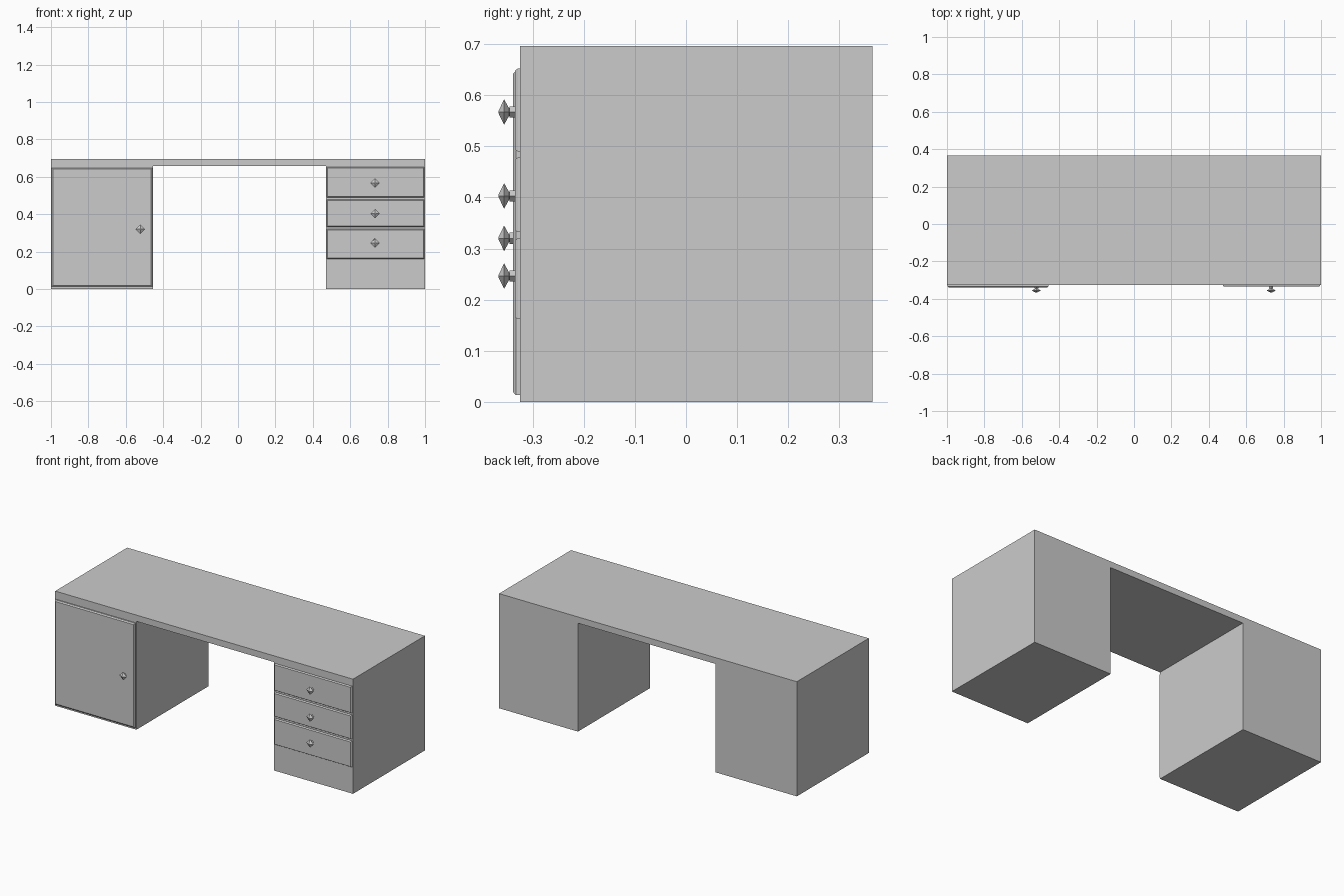
import bpy, bmesh

if "Cube" in bpy.data.objects:
    bpy.data.objects.remove(bpy.data.objects["Cube"])

FRONT, BACK = -0.325, 0.365   # carcass depth


def make_object(name, bm):
    bmesh.ops.recalc_face_normals(bm, faces=bm.faces)
    mesh = bpy.data.meshes.new(name)
    bm.to_mesh(mesh)
    bm.free()
    obj = bpy.data.objects.new(name, mesh)
    bpy.context.collection.objects.link(obj)
    return obj


def loft(name, rings):
    """Skin a stack of equal-length vertex rings and cap both ends."""
    bm = bmesh.new()
    loops = [[bm.verts.new(p) for p in ring] for ring in rings]
    n = len(loops[0])
    for a, b in zip(loops, loops[1:]):
        for i in range(n):
            j = (i + 1) % n
            bm.faces.new((a[i], a[j], b[j], b[i]))
    bm.faces.new(loops[0])
    bm.faces.new(loops[-1])
    return make_object(name, bm)


def rect(x0, x1, z0, z1, y, inset=0.0):
    x0, x1, z0, z1 = x0 + inset, x1 - inset, z0 + inset, z1 - inset
    return [(x0, y, z0), (x1, y, z0), (x1, y, z1), (x0, y, z1)]


def panel(name, x0, x1, z0, z1, front, inset):
    """Raised panel with sloping edges."""
    return loft(name, [rect(x0, x1, z0, z1, FRONT),
                       rect(x0, x1, z0, z1, front + 0.006),
                       rect(x0, x1, z0, z1, front, inset)])


def knob(name, x, z):
    """Four-sided pointed knob on a short stem."""
    profile = [(0.011, -0.330), (0.011, -0.345), (0.007, -0.346),
               (0.025, -0.356), (0.002, -0.367)]
    return loft(name, [[(x + r, y, z), (x, y, z + r), (x - r, y, z), (x, y, z - r)]
                       for r, y in profile])


# Desk body: top and two pedestals as one arch profile
outline = [(-1, 0), (-0.455, 0), (-0.455, 0.658), (0.47, 0.658),
           (0.47, 0), (1, 0), (1, 0.696), (-1, 0.696)]
loft("desk_body", [[(x, y, z) for x, z in outline] for y in (FRONT, BACK)])

# Cupboard door on the left pedestal
panel("cupboard_door", -0.997, -0.457, 0.013, 0.648, -0.339, 0.007)
knob("door_knob", -0.522, 0.32)

# Three drawers on the right pedestal
drawers = [(0.490, 0.652, 0.567), (0.332, 0.478, 0.403), (0.162, 0.320, 0.246)]
for i, (z0, z1, zk) in enumerate(drawers, 1):
    panel(f"drawer_front_{i}", 0.475, 0.995, z0, z1, -0.335, 0.004)
    knob(f"drawer_knob_{i}", 0.733, zk)
